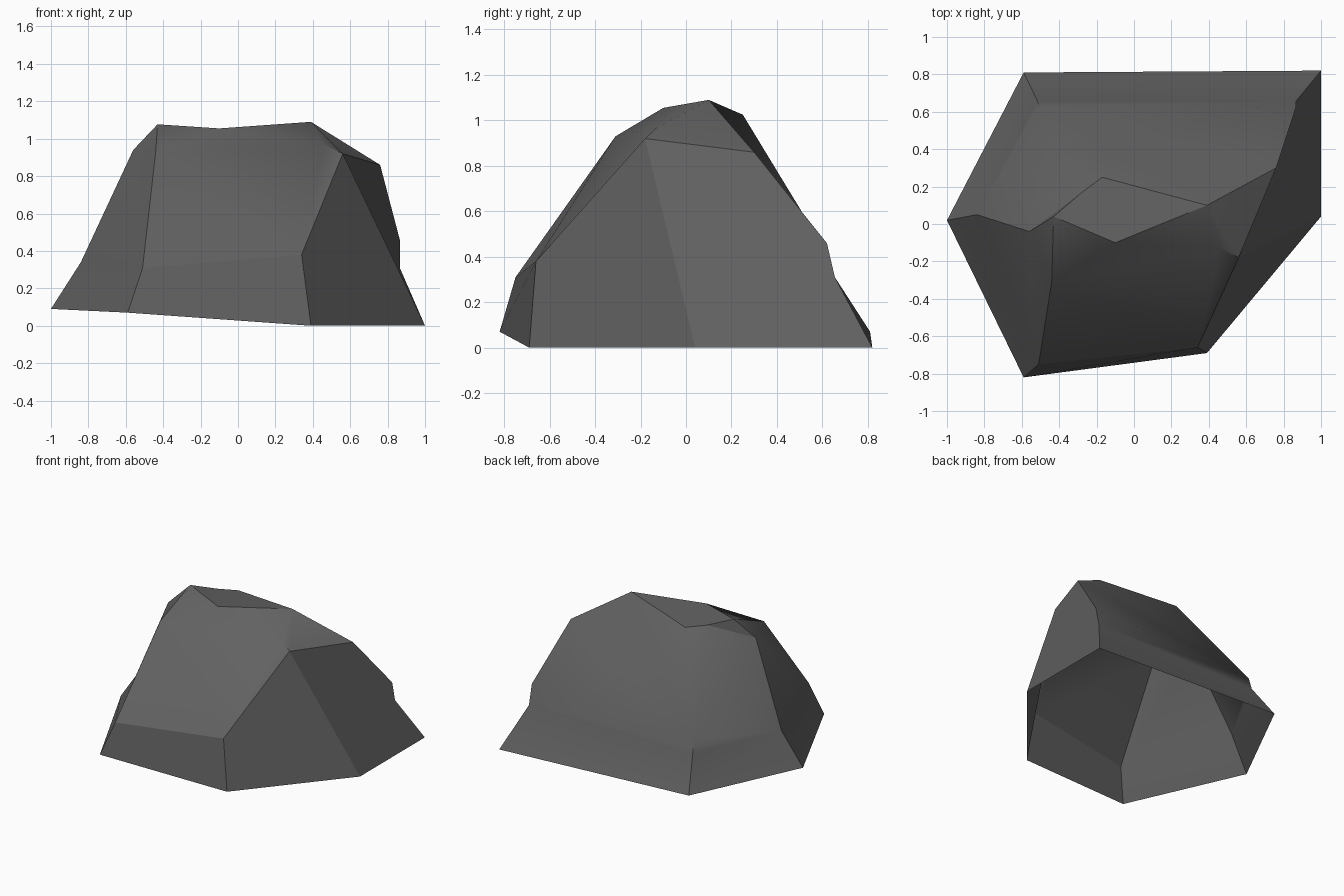
import bpy

if "Cube" in bpy.data.objects:
    bpy.data.objects.remove(bpy.data.objects["Cube"])

# Corner points of the boulder, ring by ring (name: x, y, z)
points = {
    # ground outline
    "A": (-1.0, 0.02, 0.09), "B": (-0.59, 0.81, 0.07), "C": (-0.59, -0.82, 0.07),
    "D": (0.39, -0.69, 0.0), "E": (1.0, 0.04, 0.0), "F": (1.0, 0.82, 0.0),
    # chamfer above the ground
    "A2": (-0.84, 0.05, 0.34), "B2": (-0.515, 0.655, 0.31), "B3": (-0.51, 0.63, 0.40),
    "C2": (-0.51, -0.75, 0.31), "D2": (0.34, -0.66, 0.38),
    "F2": (0.865, 0.655, 0.31), "F3": (0.865, 0.62, 0.46),
    # shoulders
    "G": (0.76, 0.30, 0.86), "H": (0.56, -0.18, 0.92), "S": (0.46, -0.13, 0.967),
    "N": (-0.44, -0.31, 0.93), "M": (-0.56, -0.04, 0.94),
    # crown
    "J": (0.39, 0.10, 1.09), "K": (-0.17, 0.25, 1.025), "Q": (-0.29, 0.16, 1.04),
    "L": (-0.43, 0.04, 1.077), "P": (-0.10, -0.10, 1.055),
}

# Facets, counter-clockwise from outside; the underside is open
facets = [
    "C D D2 C2", "C2 D2 H S P N",                              # front
    "D E H D2", "E F F2 F3 G H",                               # right
    "F B B2 F2", "F2 B2 B3 F3", "F3 B3 K J G",                 # back
    "B A A2 B2", "B2 A2 B3", "A C C2 A2", "C2 N M A2",         # left
    "B3 A2 M", "B3 M Q", "B3 Q K", "M L Q",                    # upper left
    "N P L", "N L M", "L P Q", "Q P K", "P J K", "P S J", "J S H G",  # crown
]

names = list(points)
mesh = bpy.data.meshes.new("boulder")
mesh.from_pydata(list(points.values()), [],
                 [[names.index(n) for n in f.split()] for f in facets])
mesh.update()
boulder = bpy.data.objects.new("boulder", mesh)
bpy.context.collection.objects.link(boulder)

# Dark grey stone
stone = bpy.data.materials.new("dark grey stone")
stone.diffuse_color = (0.12, 0.12, 0.12, 1)
stone.use_nodes = True
stone.node_tree.nodes["Principled BSDF"].inputs["Base Color"].default_value = stone.diffuse_color
mesh.materials.append(stone)

# Soft facets with sharp main ridges
bpy.context.view_layer.objects.active = boulder
boulder.select_set(True)
bpy.ops.object.shade_smooth_by_angle(angle=0.52)
